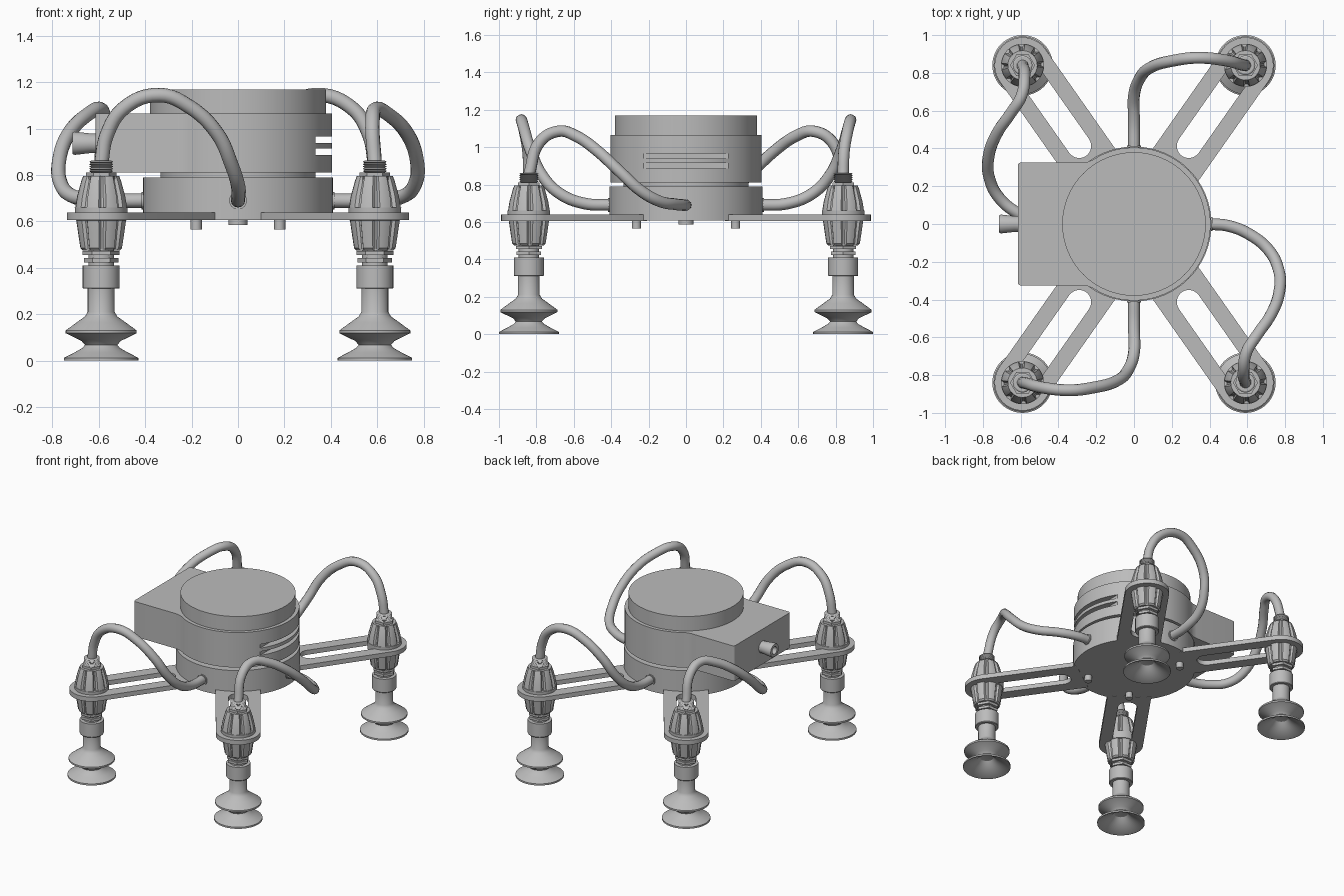
import bpy, bmesh, math
from mathutils import Matrix, Vector

cube = bpy.data.objects.get("Cube")
if cube:
    bpy.data.objects.remove(cube, do_unlink=True)

grey = bpy.data.materials.new("light_grey")
grey.use_nodes = True
grey.diffuse_color = (0.5, 0.5, 0.5, 1)
grey.node_tree.nodes["Principled BSDF"].inputs["Base Color"].default_value = (0.5, 0.5, 0.5, 1)


def activate(ob):
    bpy.ops.object.select_all(action='DESELECT')
    ob.select_set(True)
    bpy.context.view_layer.objects.active = ob


def finish(ob):
    ob.data.materials.clear()
    ob.data.materials.append(grey)
    activate(ob)
    bpy.ops.object.shade_smooth_by_angle(angle=math.radians(32))
    return ob


def from_bmesh(name, bm):
    bmesh.ops.remove_doubles(bm, verts=bm.verts, dist=1e-5)
    bmesh.ops.recalc_face_normals(bm, faces=bm.faces)
    me = bpy.data.meshes.new(name)
    bm.to_mesh(me)
    bm.free()
    ob = bpy.data.objects.new(name, me)
    bpy.context.collection.objects.link(ob)
    return finish(ob)


def lathe(name, profile, matrix=Matrix(), n=40):
    """Revolve (radius, height[, groove depth]) points around z."""
    bm = bmesh.new()
    rings = []
    for r, z, *groove in profile:
        ring = []
        for i in range(n):
            a = math.tau * i / n
            rr = r - groove[0] if groove and i % 8 < 2 else r
            ring.append(bm.verts.new(matrix @ Vector((rr * math.cos(a), rr * math.sin(a), z))))
        rings.append(ring)
    for low, high in zip(rings, rings[1:]):
        for i in range(n):
            j = (i + 1) % n
            bm.faces.new((low[i], low[j], high[j], high[i]))
    return from_bmesh(name, bm)


def cylinder(name, r, z0, z1, matrix=Matrix(), n=64):
    return lathe(name, [(0, z0), (r, z0), (r, z1), (0, z1)], matrix, n)


def arc(cx, cy, r, start, end, steps):
    angles = [math.radians(start + (end - start) * i / steps) for i in range(steps + 1)]
    return [(cx + r * math.cos(a), cy + r * math.sin(a)) for a in angles]


def curve_object(name, splines, kind):
    cu = bpy.data.curves.new(name, 'CURVE')
    cu.dimensions = kind
    for pts in splines:
        sp = cu.splines.new('POLY' if kind == '2D' else 'BEZIER')
        if kind == '2D':
            sp.points.add(len(pts) - 1)
            for p, co in zip(sp.points, pts):
                p.co = (*co, 0, 1)
            sp.use_cyclic_u = True
        else:
            sp.bezier_points.add(len(pts) - 1)
            for p, co in zip(sp.bezier_points, pts):
                p.co = co
                p.handle_left_type = p.handle_right_type = 'AUTO'
            sp.resolution_u = 6
    ob = bpy.data.objects.new(name, cu)
    bpy.context.collection.objects.link(ob)
    return ob


def to_mesh(ob):
    activate(ob)
    bpy.ops.object.convert(target='MESH')
    return finish(bpy.context.object)


# Central hub: base drum, recessed neck and cap
cylinder("base_drum", 0.41, 0.607, 0.79)
cylinder("neck", 0.335, 0.78, 0.82)
cylinder("top_cap", 0.38, 1.06, 1.17)
cylinder("bottom_boss", 0.04, 0.585, 0.61, n=32)

# Housing: round drum blended into a square block on the right
side = [(-0.215, 0.341), (-0.245, 0.329), (-0.275, 0.325)] + arc(-0.6, 0.31, 0.015, 90, 180, 4)
outline = arc(0, 0, 0.405, -117, 117, 56) + side + [(x, -y) for x, y in reversed(side)]
bm = bmesh.new()
base = bm.faces.new([bm.verts.new((x, y, 0.81)) for x, y in outline])
top = bmesh.ops.extrude_face_region(bm, geom=[base])["geom"]
bmesh.ops.translate(bm, verts=[g for g in top if isinstance(g, bmesh.types.BMVert)], vec=(0, 0, 0.255))
housing = from_bmesh("housing", bm)

# Two vent slots cut into the left face
for z in (0.9, 0.952):
    bm = bmesh.new()
    bmesh.ops.create_cube(bm, size=1, matrix=Matrix.Translation((0.435, 0, z))
                          @ Matrix.Diagonal((0.2, 0.6, 0.028, 1)))
    cutter = from_bmesh("slot_cutter", bm)
    cutter.hide_render = True
    mod = housing.modifiers.new("slot", 'BOOLEAN')
    mod.operation = 'DIFFERENCE'
    mod.solver = 'EXACT'
    mod.object = cutter
    activate(housing)
    bpy.ops.object.modifier_apply(modifier=mod.name)
    bpy.data.objects.remove(cutter, do_unlink=True)
finish(housing)

# Hollow cable connector on the right end of the block
lathe("connector", [(0.042, 0), (0.042, 0.02), (0.05, 0.09), (0.046, 0.1), (0.027, 0.1), (0.027, 0.02), (0, 0.02)],
      Matrix.Translation((-0.614, 0, 0.937)) @ Matrix.Rotation(-math.pi / 2, 4, 'Y'), 32)

# Shared foot profiles, from the floor up
cup = [(0, 0.085), (0.045, 0.075), (0.07, 0.05), (0.153, 0), (0.16, 0), (0.16, 0.012), (0.115, 0.035),
       (0.08, 0.055), (0.07, 0.068), (0.085, 0.085), (0.153, 0.118), (0.153, 0.13), (0.105, 0.165),
       (0.07, 0.19), (0.058, 0.21), (0.058, 0.31), (0, 0.31)]
grip = [(0, 0.475), (0.08, 0.475), (0.09, 0.485, 0.01), (0.1, 0.55, 0.012), (0.108, 0.605, 0.012),
        (0.112, 0.606), (0.114, 0.66), (0.112, 0.661, 0.014), (0.104, 0.71, 0.014),
        (0.086, 0.775, 0.012), (0.078, 0.795), (0, 0.795)]
thread = [(0, 0.8)]
for i in range(5):
    thread += [(0.044, 0.812 + i * 0.01), (0.052, 0.817 + i * 0.01)]
thread += [(0.044, 0.862), (0, 0.862)]

# Slotted arm outline along +x
reach, half, slot = math.hypot(0.59, 0.84), 0.148, 0.064
arm_outline = [(0.36, -half)] + arc(reach, 0, half, -90, 90, 24) + [(0.36, half)]
arm_slot = arc(reach, 0, slot, -90, 90, 12) + arc(0.505, 0, slot, 90, 270, 12)

for sx, sy, label in ((-1, -1, "front_right"), (1, -1, "front_left"), (-1, 1, "back_right"), (1, 1, "back_left")):
    angle = math.atan2(sy * 0.84, sx * 0.59)
    arm = curve_object(label + "_arm", [arm_outline, arm_slot], '2D')
    arm.data.fill_mode = 'BOTH'
    arm.data.extrude = 0.0165
    arm.location.z = 0.622
    arm.rotation_euler.z = angle
    to_mesh(arm)

    place = Matrix.Translation((sx * 0.59, sy * 0.84, 0))
    lathe(label + "_suction_cup", cup, place, 48)
    lathe(label + "_sleeve", [(0, 0.31), (0.077, 0.31), (0.08, 0.314), (0.08, 0.41), (0, 0.41)], place, 32)
    cylinder(label + "_lower_collar", 0.055, 0.4, 0.48, place, 32)
    cylinder(label + "_lower_nut", 0.075, 0.424, 0.442, place, 6)
    cylinder(label + "_grip_nut", 0.08, 0.455, 0.472, place, 6)
    lathe(label + "_grip", grip, place, 64)
    cylinder(label + "_upper_nut", 0.066, 0.79, 0.812, place, 6)
    lathe(label + "_thread", thread, place, 32)
    cylinder(label + "_screw_head", 0.024, 0.565, 0.61, Matrix.Translation((sx * 0.18, sy * 0.265, 0)), 24)

# Hoses: two paths, each repeated half a turn around
front_path = [(0, -0.39, 0.69), (0, -0.55, 0.70), (0, -0.68, 0.755), (-0.03, -0.77, 0.85),
              (-0.09, -0.83, 0.98), (-0.21, -0.865, 1.095), (-0.34, -0.88, 1.145),
              (-0.49, -0.865, 1.09), (-0.565, -0.845, 0.975), (-0.59, -0.84, 0.85)]
left_path = [(0.39, 0, 0.69), (0.5, -0.01, 0.69), (0.62, -0.06, 0.695), (0.715, -0.14, 0.71),
             (0.765, -0.24, 0.765), (0.77, -0.355, 0.87), (0.725, -0.48, 0.985),
             (0.65, -0.59, 1.06), (0.595, -0.68, 1.085), (0.58, -0.78, 1.03), (0.59, -0.84, 0.85)]
for names, path, heading in ((("front", "back"), front_path, -90), (("left", "right"), left_path, 0)):
    for turn, label in enumerate(names):
        spin = Matrix.Rotation(math.pi * turn, 4, 'Z')
        hose = curve_object(label + "_hose", [[spin @ Vector(p) for p in path]], '3D')
        hose.data.bevel_depth = 0.031
        hose.data.bevel_resolution = 4
        hose.data.use_fill_caps = True
        to_mesh(hose)
        port = spin @ Matrix.Rotation(math.radians(heading), 4, 'Z') @ Matrix.Translation((0.4, 0, 0.69))
        cylinder(label + "_hose_port", 0.038, 0, 0.016, port @ Matrix.Rotation(math.pi / 2, 4, 'Y'), 24)
